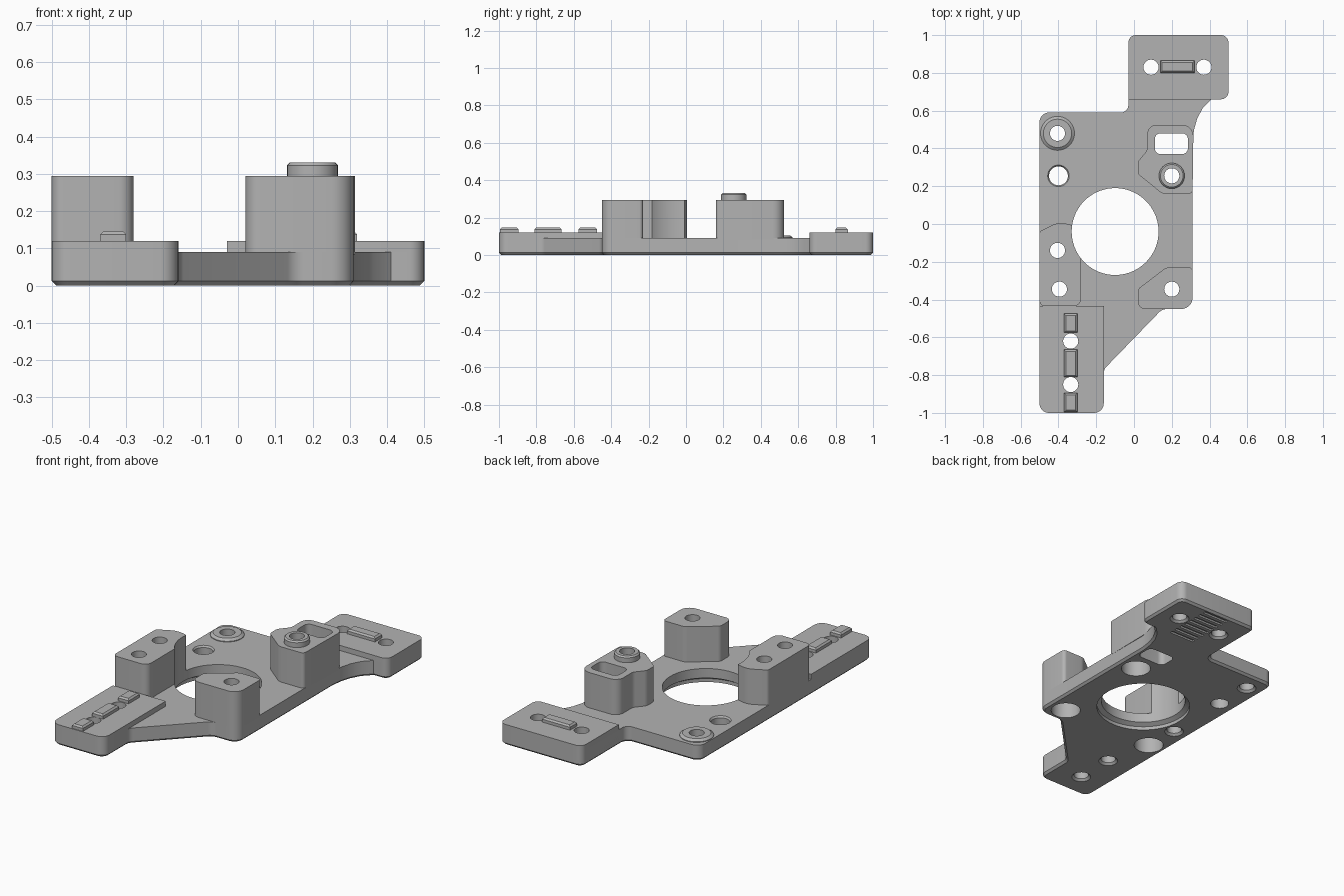
import bpy, bmesh, math
from mathutils import Vector

old = bpy.data.objects.get("Cube")
if old:
    bpy.data.objects.remove(old, do_unlink=True)

grey = bpy.data.materials.new("grey plastic")
grey.use_nodes = True
GREY = (0.45, 0.45, 0.45, 1)
grey.diffuse_color = GREY
grey.node_tree.nodes["Principled BSDF"].inputs["Base Color"].default_value = GREY


def outline(corners, steps=8):
    """Polygon whose (x, y, radius) corners are filleted."""
    out = []
    for i, (x, y, *r) in enumerate(corners):
        p = Vector((x, y))
        if not r:
            out.append(p)
            continue
        a = (Vector(corners[i - 1][:2]) - p).normalized()
        b = (Vector(corners[(i + 1) % len(corners)][:2]) - p).normalized()
        half = a.angle(b) / 2
        centre = p + (a + b).normalized() * r[0] / math.sin(half)
        start = p + a * r[0] / math.tan(half) - centre
        end = p + b * r[0] / math.tan(half) - centre
        total = start.angle(end)
        for k in range(steps + 1):
            t = k / steps
            out.append(centre + (start * math.sin((1 - t) * total)
                                 + end * math.sin(t * total)) / math.sin(total))
    return out


def rect(x0, x1, y0, y1, r=None):
    pts = [(x0, y0), (x1, y0), (x1, y1), (x0, y1)]
    return [p + (r,) for p in pts] if r else pts


def add_prism(bm, corners, z0, z1, chamfer=0, top=False):
    low = [bm.verts.new((p.x, p.y, z0)) for p in outline(corners)]
    face = bm.faces.new(low)
    moved = bmesh.ops.extrude_face_region(bm, geom=[face])["geom"]
    high = [v for v in moved if isinstance(v, bmesh.types.BMVert)]
    bmesh.ops.translate(bm, verts=high, vec=(0, 0, z1 - z0))
    bmesh.ops.recalc_face_normals(bm, faces=bm.faces[:])
    if chamfer:
        ring = set(high if top else low)
        edges = [e for e in bm.edges if set(e.verts) <= ring]
        bmesh.ops.bevel(bm, geom=edges, offset=chamfer, segments=1, affect='EDGES')


def add_turned(bm, x, y, profile, n=40):
    """Solid of revolution from (radius, z) pairs, capped at both ends."""
    rings = [[bm.verts.new((x + r * math.cos(2 * math.pi * k / n),
                            y + r * math.sin(2 * math.pi * k / n), z))
              for k in range(n)] for r, z in profile]
    for a, b in zip(rings, rings[1:]):
        for k in range(n):
            j = (k + 1) % n
            bm.faces.new((a[k], a[j], b[j], b[k]))
    bm.faces.new(rings[0][::-1])
    bm.faces.new(rings[-1])


def finish(name, bm):
    bmesh.ops.recalc_face_normals(bm, faces=bm.faces[:])
    mesh = bpy.data.meshes.new(name)
    bm.to_mesh(mesh)
    bm.free()
    mesh.materials.append(grey)
    obj = bpy.data.objects.new(name, mesh)
    bpy.context.collection.objects.link(obj)
    return obj


def prism(name, *args, **kw):
    bm = bmesh.new()
    add_prism(bm, *args, **kw)
    return finish(name, bm)


def turned(name, *args):
    bm = bmesh.new()
    add_turned(bm, *args)
    return finish(name, bm)


BASE, PAD, POST = 0.09, 0.12, 0.295
SUNK = 0.083

# Base plate with a chamfered underside
plate = prism("base_plate", [
    (-0.5, -1, 0.05), (-0.16, -1, 0.05), (-0.16, -0.77, 0.05), (0.15, -0.45, 0.06),
    (0.31, -0.45, 0.06), (0.31, 0.44), (0.318, 0.5), (0.335, 0.56), (0.365, 0.615),
    (0.41, 0.66), (0.5, 0.66, 0.04), (0.5, 1, 0.04), (-0.03, 1, 0.04),
    (-0.03, 0.59, 0.04), (-0.5, 0.59, 0.05)], 0, BASE, chamfer=0.012)

# Raised end pads
parts = [plate]
parts.append(prism("front_pad", [(-0.5, -1, 0.05), (-0.16, -1, 0.05), (-0.16, -0.435),
                                 (-0.5, -0.435)], 0.03, PAD))
parts.append(prism("back_pad", [(-0.03, 0.66), (0.5, 0.66, 0.04), (0.5, 1, 0.04),
                                (-0.03, 1, 0.04)], 0.03, PAD))

# Tall mounting posts
parts.append(prism("right_front_post", [
    (-0.5, -0.435, 0.03), (-0.28, -0.435, 0.04), (-0.28, -0.18), (-0.3, -0.01, 0.07),
    (-0.4, 0.01, 0.1), (-0.5, -0.04, 0.02)], SUNK, POST))
parts.append(prism("left_front_post", [
    (0.02, -0.45, 0.04), (0.31, -0.45, 0.06), (0.31, -0.23, 0.02), (0.17, -0.23, 0.05),
    (0.02, -0.345, 0.03)], SUNK, POST))
parts.append(prism("left_back_post", [
    (0.15, 0.16, 0.05), (0.31, 0.16, 0.02), (0.315, 0.525, 0.06), (0.07, 0.525, 0.05),
    (0.07, 0.39, 0.04), (0.02, 0.33, 0.04), (0.02, 0.265, 0.03)], SUNK, POST))

# Round bosses
parts.append(turned("post_boss", 0.2, 0.255,
                    [(0.068, POST - 0.01), (0.068, 0.323), (0.06, 0.331)]))
parts.append(turned("corner_boss", -0.405, 0.48,
                    [(0.09, SUNK), (0.09, 0.094), (0.075, 0.105)]))

# Cutter: big opening, bolt holes, slot and underside grooves
bm = bmesh.new()
add_turned(bm, -0.1, -0.04, [(0.255, -0.02), (0.255, 0.02), (0.23, 0.035), (0.23, 0.5)], 72)
for x, y in [(-0.395, -0.345), (0.2, -0.345), (0.2, 0.255)]:
    add_turned(bm, x, y, [(0.08, -0.02), (0.08, 0.13), (0.04, 0.131), (0.04, 0.5)])
for x, y in [(-0.405, 0.48), (-0.405, -0.14), (-0.335, -0.62), (-0.335, -0.85),
             (0.09, 0.83), (0.37, 0.83)]:
    add_turned(bm, x, y, [(0.052, -0.02), (0.052, 0), (0.04, 0.012), (0.04, 0.5)])
add_turned(bm, -0.4, 0.255, [(0.05, -0.02), (0.05, 0.08), (0.057, 0.09), (0.057, 0.5)])
add_prism(bm, rect(0.11, 0.285, 0.37, 0.48, 0.03), -0.02, 0.5)
for k in range(8):
    y = 0.68 + k * 0.04
    add_prism(bm, rect(0.15, 0.31, y, y + 0.018), -0.02, 0.01)
cutter = finish("hole_cutter", bm)
cutter.hide_render = True

for obj in parts:
    mod = obj.modifiers.new("holes", 'BOOLEAN')
    mod.operation, mod.solver, mod.object = 'DIFFERENCE', 'EXACT', cutter
    bpy.context.view_layer.objects.active = obj
    bpy.ops.object.modifier_apply(modifier=mod.name)
bpy.data.objects.remove(cutter, do_unlink=True)

# Small locating ridges on the pads
for i, (x0, x1, y0, y1) in enumerate([
        (-0.37, -0.3, -0.575, -0.475), (-0.37, -0.3, -0.81, -0.665),
        (-0.37, -0.3, -0.995, -0.895), (0.14, 0.32, 0.8, 0.865)]):
    parts.append(prism(f"pad_ridge_{i + 1}", rect(x0, x1, y0, y1), PAD - 0.01, 0.146,
                       chamfer=0.009, top=True))

# Smooth round walls, keep edges sharp
bpy.ops.object.select_all(action='DESELECT')
for obj in parts:
    obj.select_set(True)
bpy.context.view_layer.objects.active = plate
bpy.ops.object.shade_smooth_by_angle(angle=math.radians(30))
